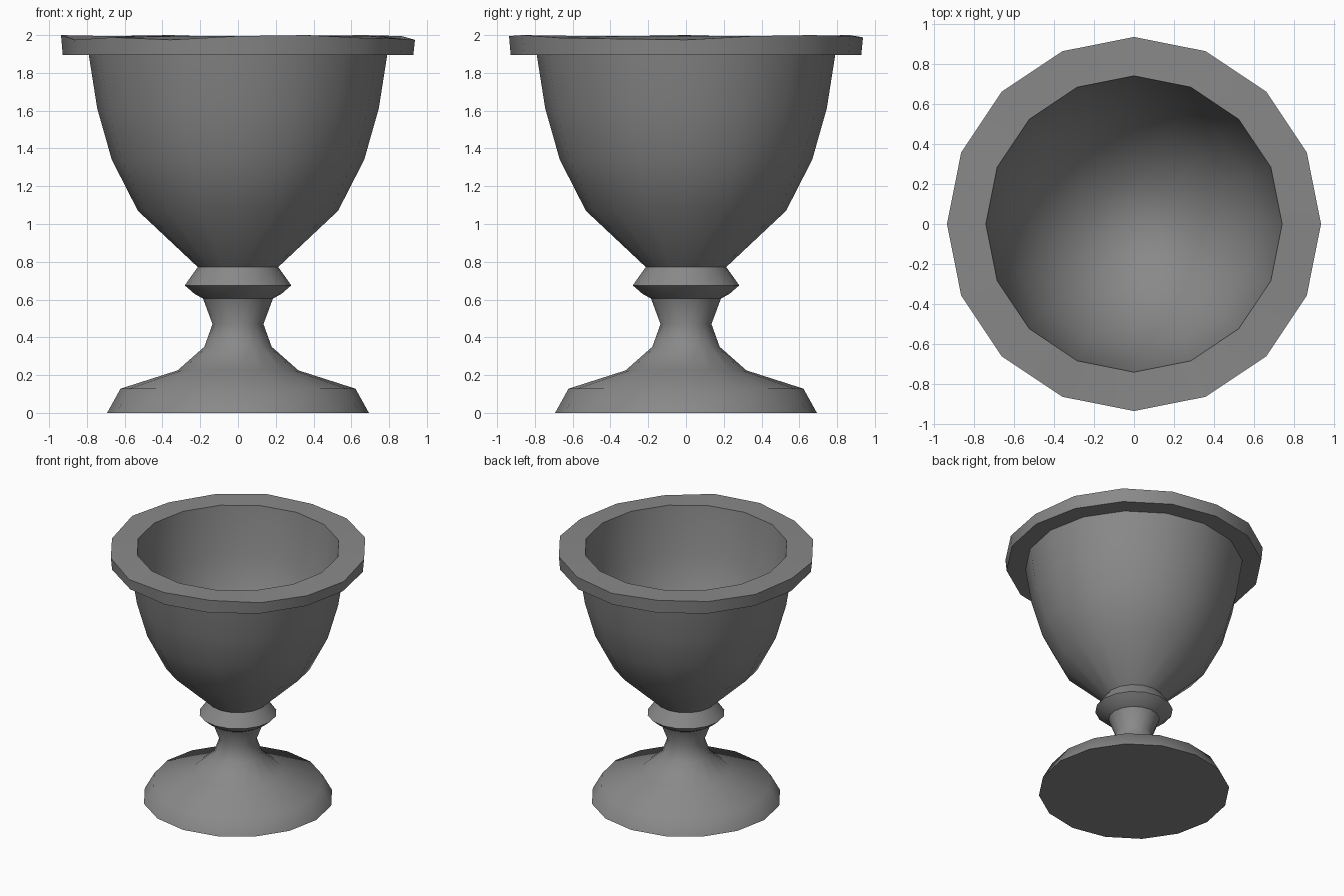
import bpy, bmesh, math

if "Cube" in bpy.data.objects:
    bpy.data.objects.remove(bpy.data.objects["Cube"])

SIDES = 16
stone = bpy.data.materials.new("grey stone")
stone.diffuse_color = (0.25, 0.25, 0.25, 1)
stone.use_nodes = True
stone.node_tree.nodes["Principled BSDF"].inputs["Base Color"].default_value = stone.diffuse_color


def lathe(name, profile, dips=None, dip_ring=None):
    """Revolve (radius, z) points around z; dips lower one ring's vertices."""
    bm = bmesh.new()
    rings = []
    for i, (r, z) in enumerate(profile):
        if r == 0:
            rings.append([bm.verts.new((0, 0, z))] * SIDES)
            continue
        ring = []
        for k in range(SIDES):
            a = 2 * math.pi * k / SIDES
            dz = dips[k] if i == dip_ring else 0
            ring.append(bm.verts.new((r * math.cos(a), r * math.sin(a), z - dz)))
        rings.append(ring)
    for low, high in zip(rings, rings[1:]):
        for k in range(SIDES):
            n = (k + 1) % SIDES
            quad = [low[k], low[n], high[n], high[k]]
            face = bm.faces.new(list(dict.fromkeys(quad)))
            face.smooth = True
    bm.normal_update()
    for e in bm.edges:
        e.smooth = e.calc_face_angle(0) < math.radians(55)
    mesh = bpy.data.meshes.new(name)
    bm.to_mesh(mesh)
    bm.free()
    mesh.materials.append(stone)
    obj = bpy.data.objects.new(name, mesh)
    bpy.context.collection.objects.link(obj)
    return obj


# Foot and stem
lathe("foot_and_stem", [(0, 0), (0.693, 0), (0.622, 0.128), (0.32, 0.225),
                        (0.178, 0.35), (0.135, 0.47), (0.185, 0.605)])

# Collar between stem and bowl
lathe("collar", [(0.185, 0.605), (0.23, 0.63), (0.282, 0.675), (0.213, 0.772)])

# Outside of the bowl
lathe("bowl_outside", [(0.213, 0.772), (0.53, 1.07), (0.668, 1.34),
                       (0.745, 1.61), (0.79, 1.895)])

# Flared rim, its outer top edge slightly worn
wear = [0.025, 0.005, 0, 0.005, 0.012, 0, 0.005, 0.01,
        0, 0.025, 0.012, 0.025, 0.005, 0, 0.015, 0.02]
lathe("rim", [(0.79, 1.895), (0.928, 1.895), (0.937, 2.0), (0.742, 1.995)],
      wear, 2)

# Inside of the bowl
lathe("bowl_inside", [(0.742, 1.995), (0.70, 1.61), (0.62, 1.36),
                      (0.48, 1.11), (0.22, 0.88), (0, 0.84)])
